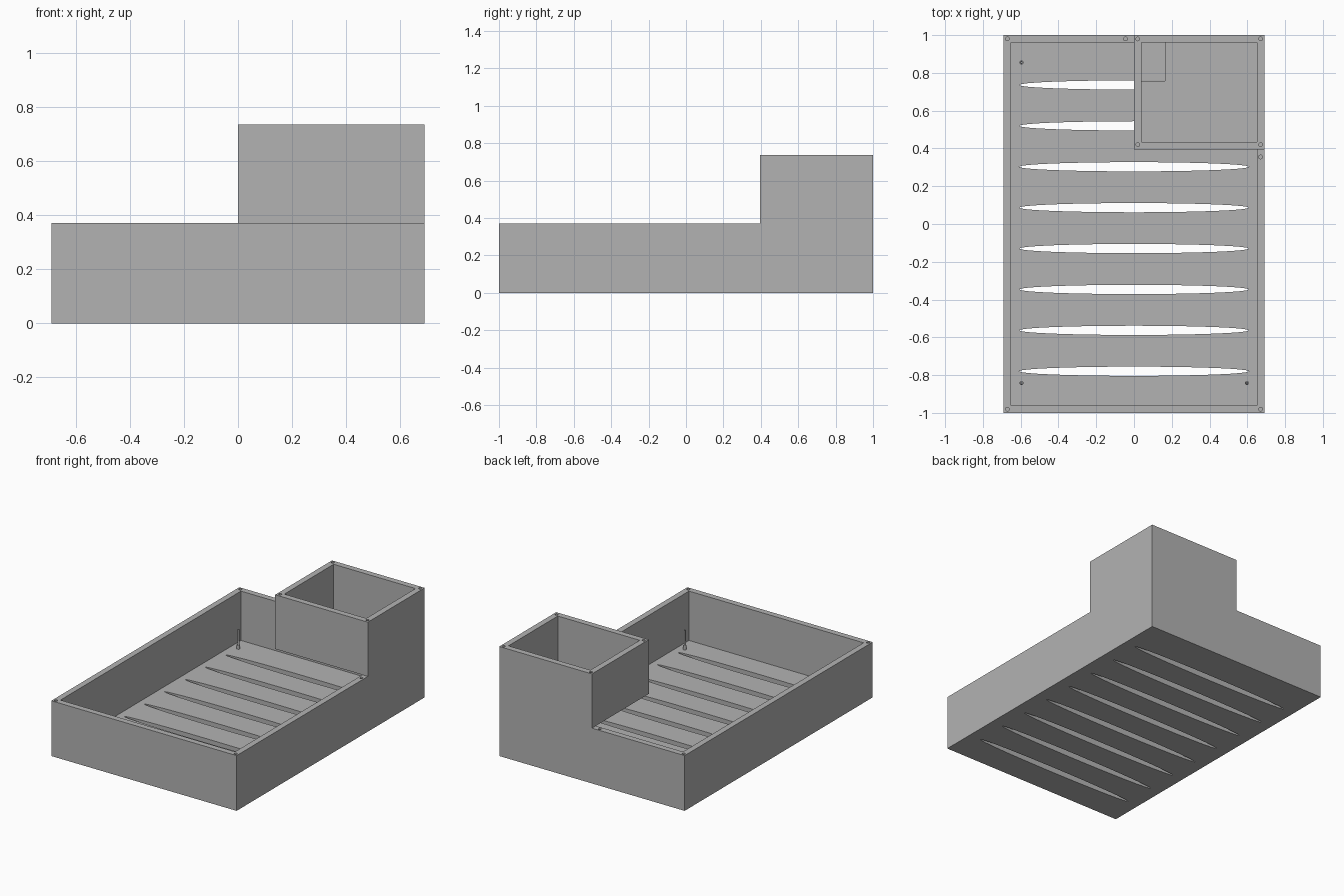
import bpy
import bmesh
from mathutils import Matrix, Vector

default = bpy.data.objects.get("Cube")
if default:
    bpy.data.objects.remove(default, do_unlink=True)

# Main dimensions
W, L = 0.69, 1.0            # half width and half length
RIM, TOP = 0.372, 0.737     # tray rim and tower rim heights
WALL = 0.04
TOWER_Y = 0.395

grey = bpy.data.materials.new("plain grey")
grey.use_nodes = True
colour = (0.45, 0.45, 0.45, 1)
grey.diffuse_color = colour
grey.node_tree.nodes["Principled BSDF"].inputs["Base Color"].default_value = colour


def make_object(name, bm):
    mesh = bpy.data.meshes.new(name)
    bm.to_mesh(mesh)
    bm.free()
    mesh.materials.append(grey)
    obj = bpy.data.objects.new(name, mesh)
    bpy.context.collection.objects.link(obj)
    return obj


def add_box(bm, low, high):
    low, high = Vector(low), Vector(high)
    matrix = Matrix.Translation((low + high) / 2) @ Matrix.Diagonal((*(high - low), 1))
    bmesh.ops.create_cube(bm, size=1, matrix=matrix)


def add_cylinder(bm, x, y, z0, z1, rx, ry, sides, taper=1):
    matrix = Matrix.Translation((x, y, (z0 + z1) / 2)) @ Matrix.Diagonal((rx, ry, 1, 1))
    bmesh.ops.create_cone(bm, cap_ends=True, segments=sides, radius1=1,
                          radius2=taper, depth=z1 - z0, matrix=matrix)


def combine(target, other, operation):
    """Apply a boolean and remove the other object."""
    other.hide_render = True
    mod = target.modifiers.new("boolean", "BOOLEAN")
    mod.operation = operation
    mod.solver = "EXACT"
    mod.object = other
    bpy.context.view_layer.objects.active = target
    bpy.ops.object.modifier_apply(modifier=mod.name)
    bpy.data.objects.remove(other, do_unlink=True)


def box(name, low, high):
    bm = bmesh.new()
    add_box(bm, low, high)
    return make_object(name, bm)


def screw_holes(points, z):
    bm = bmesh.new()
    for x, y in points:
        add_cylinder(bm, x, y, z - 0.1, z + 0.05, 0.01, 0.01, 16)
    return make_object("screw_hole_cutter", bm)


# Open tray
tray = box("tray_with_tower", (-W, -L, 0), (W, L, RIM))
combine(tray, box("tray_cavity", (WALL - W, WALL - L, WALL), (W - WALL, L - WALL, 1)), "DIFFERENCE")

# Long elliptical drainage slots through the tray floor
bm = bmesh.new()
for i in range(8):
    add_cylinder(bm, 0, 0.736 - i * 0.2165, -0.1, 0.1, 0.608, 0.0245, 32)
combine(tray, make_object("slot_cutter", bm), "DIFFERENCE")

# Screw holes in the tray rim
e = 0.02
combine(tray, screw_holes([(e - W, L - e), (-0.045, L - e), (e - W, e - L),
                           (W - e, e - L), (W - e, 0.355)], RIM), "DIFFERENCE")

# Open tower box over the back left corner, with a cable opening in its floor
tower = box("tower", (0, TOWER_Y, RIM), (W, L, TOP))
floor = RIM + WALL
combine(tower, box("tower_cavity", (WALL, TOWER_Y + WALL, floor),
                   (W - WALL, L - WALL, 1)), "DIFFERENCE")
combine(tower, box("cable_opening", (WALL, 0.757, 0.3), (0.165, L - WALL, 0.5)), "DIFFERENCE")
combine(tower, screw_holes([(x, y) for x in (e, W - e)
                            for y in (TOWER_Y + e + 0.005, L - e)], TOP), "DIFFERENCE")
combine(tray, tower, "UNION")

# Mounting pins with a wider foot near the tray corners
for side, x in (("right", -0.596), ("left", 0.598)):
    for end, y in (("front", -0.842), ("back", 0.855)):
        bm = bmesh.new()
        add_cylinder(bm, x, y, WALL - 0.005, WALL + 0.025, 0.011, 0.011, 16)
        add_cylinder(bm, x, y, WALL + 0.02, WALL + 0.13, 0.007, 0.007, 16, 0.8)
        pin = make_object(f"mounting_pin_{end}_{side}", bm)
        bpy.ops.object.select_all(action="DESELECT")
        pin.select_set(True)
        bpy.context.view_layer.objects.active = pin
        bpy.ops.object.shade_smooth_by_angle()
